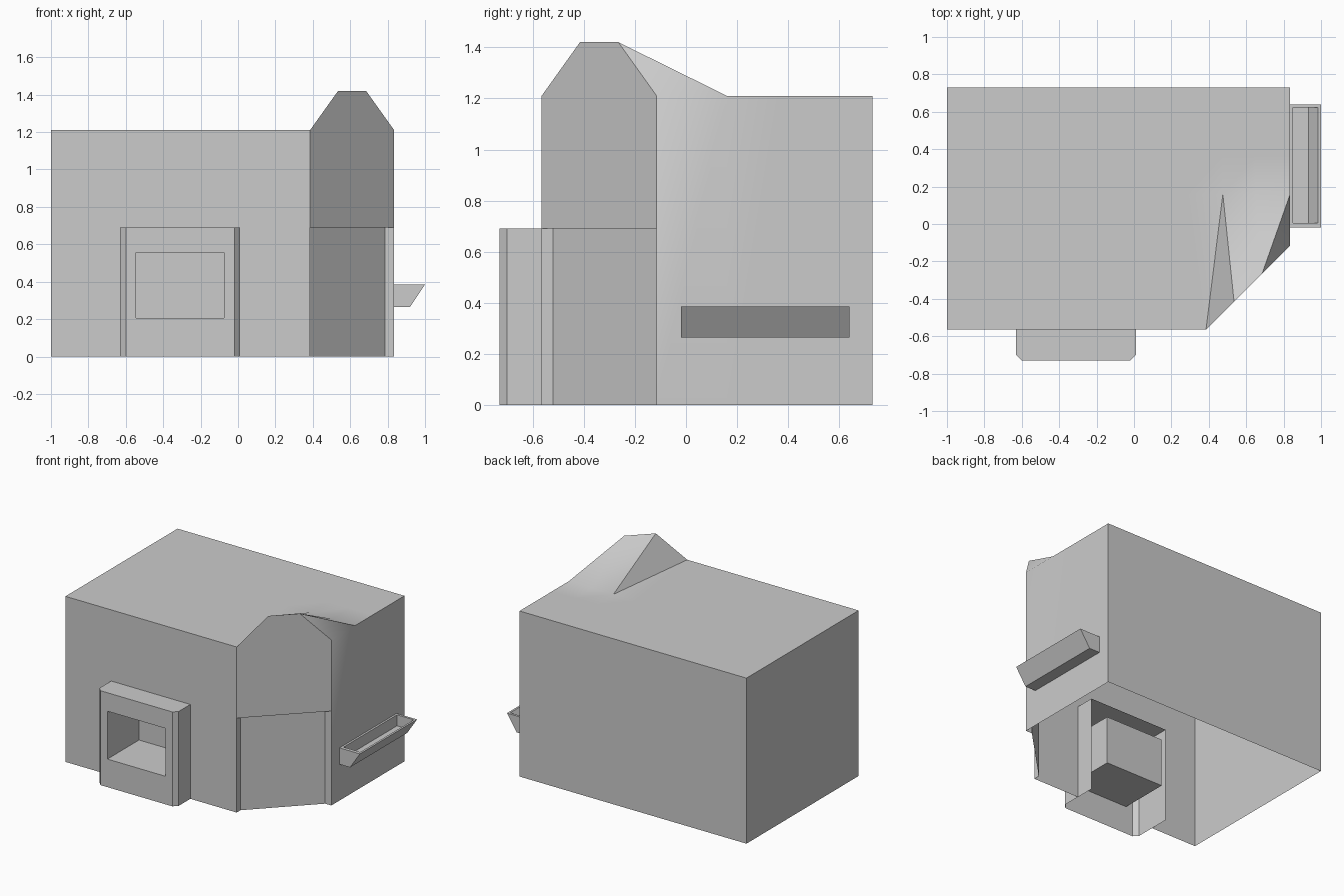
import bpy, bmesh, math

if "Cube" in bpy.data.objects:
    bpy.data.objects.remove(bpy.data.objects["Cube"])

EAVE, LIP = 1.21, 0.69


def face(bm, *pts):
    bm.faces.new([bm.verts.new(p) for p in pts])


def ribbon(bm, plan, z0, z1):
    """Vertical walls following a plan outline."""
    for (ax, ay), (bx, by) in zip(plan, plan[1:]):
        face(bm, (ax, ay, z0), (bx, by, z0), (bx, by, z1), (ax, ay, z1))


def finish(bm, name, smooth=False):
    bmesh.ops.remove_doubles(bm, verts=bm.verts, dist=0.0005)
    bmesh.ops.recalc_face_normals(bm, faces=bm.faces)
    mesh = bpy.data.meshes.new(name)
    bm.to_mesh(mesh)
    bm.free()
    ob = bpy.data.objects.new(name, mesh)
    bpy.context.collection.objects.link(ob)
    if smooth:
        bpy.context.view_layer.objects.active = ob
        ob.select_set(True)
        bpy.ops.object.shade_smooth_by_angle(angle=math.radians(40))
        ob.select_set(False)
    return ob


# Building shell: open underneath, cut-off front corner, opening for the porch
bm = bmesh.new()
A, B = (0.385, -0.565, EAVE), (0.535, -0.415, 1.42)
C, D = (0.685, -0.265, 1.42), (0.835, -0.115, EAVE)
ribbon(bm, [D[:2], (0.835, 0.16), (0.835, 0.36), (0.835, 0.73), (-1, 0.73), (-1, -0.565)], 0, EAVE)
ribbon(bm, [(-1, -0.565), (-0.63, -0.565)], 0, LIP)
ribbon(bm, [(0.01, -0.565), A[:2]], 0, LIP)
ribbon(bm, [(-1, -0.565), (-0.63, -0.565), (0.01, -0.565), A[:2], D[:2]], LIP, EAVE)
# raised gable over the corner
face(bm, A, D, C, B)
# recessed lower corner panel and its soffit
inner = [(0.385, -0.52), (0.785, -0.115)]
ribbon(bm, [A[:2], *inner, D[:2]], 0, LIP)
face(bm, *[(x, y, LIP) for x, y in (A[:2], *inner, D[:2])])
# roof rows: the gable runs back and fades into the flat roof
xs = (-1, 0.29, 0.475, 0.65, 0.835)
rows = [[(-1, -0.565, EAVE), A, B, C, D]]
rows += [[(x, y, EAVE) for x in xs] for y in (0.16, 0.36, 0.73)]
for near, far in zip(rows, rows[1:]):
    for i in range(4):
        if near is rows[0] and i:
            face(bm, near[i], near[i + 1], far[i + 1])
            face(bm, near[i], far[i + 1], far[i])
        else:
            face(bm, near[i], near[i + 1], far[i + 1], far[i])
finish(bm, "building_shell", smooth=True)

# Porch: chamfered surround, open at the back and underneath
bm = bmesh.new()
plan = [(0.01, -0.426), (0.01, -0.70), (-0.02, -0.73),
        (-0.60, -0.73), (-0.63, -0.70), (-0.63, -0.426)]
ribbon(bm, plan[:3], 0, LIP)
ribbon(bm, plan[3:], 0, LIP)
face(bm, *[(x, y, LIP) for x, y in plan])
# front frame and the niche behind it
outer = [(-0.60, 0), (-0.02, 0), (-0.02, LIP), (-0.60, LIP)]
hole = [(-0.545, 0.205), (-0.075, 0.205), (-0.075, 0.555), (-0.545, 0.555)]
at = lambda p, y: (p[0], y, p[1])
for i in range(4):
    j = (i + 1) % 4
    face(bm, at(outer[i], -0.73), at(outer[j], -0.73), at(hole[j], -0.73), at(hole[i], -0.73))
    face(bm, at(hole[i], -0.73), at(hole[j], -0.73), at(hole[j], -0.365), at(hole[i], -0.365))
face(bm, *[at(p, -0.365) for p in hole])
finish(bm, "porch_with_niche")

# Side trough: hollow with a sloping outer wall
bm = bmesh.new()


def box_rings(x0, x1_low, x1_top, y0, y1, z0, z1):
    ring = lambda x1, z: [(x0, y0, z), (x1, y0, z), (x1, y1, z), (x0, y1, z)]
    return ring(x1_low, z0), ring(x1_top, z1)


out_low, out_top = box_rings(0.835, 0.92, 1.0, -0.02, 0.64, 0.265, 0.385)
in_low, in_top = box_rings(0.85, 0.932, 0.985, 0.005, 0.623, 0.305, 0.385)
face(bm, *out_low)
face(bm, *in_low)
for r, s in ((out_low, out_top), (out_top, in_top), (in_top, in_low)):
    for i in range(4):
        j = (i + 1) % 4
        face(bm, r[i], r[j], s[j], s[i])
finish(bm, "side_trough")
